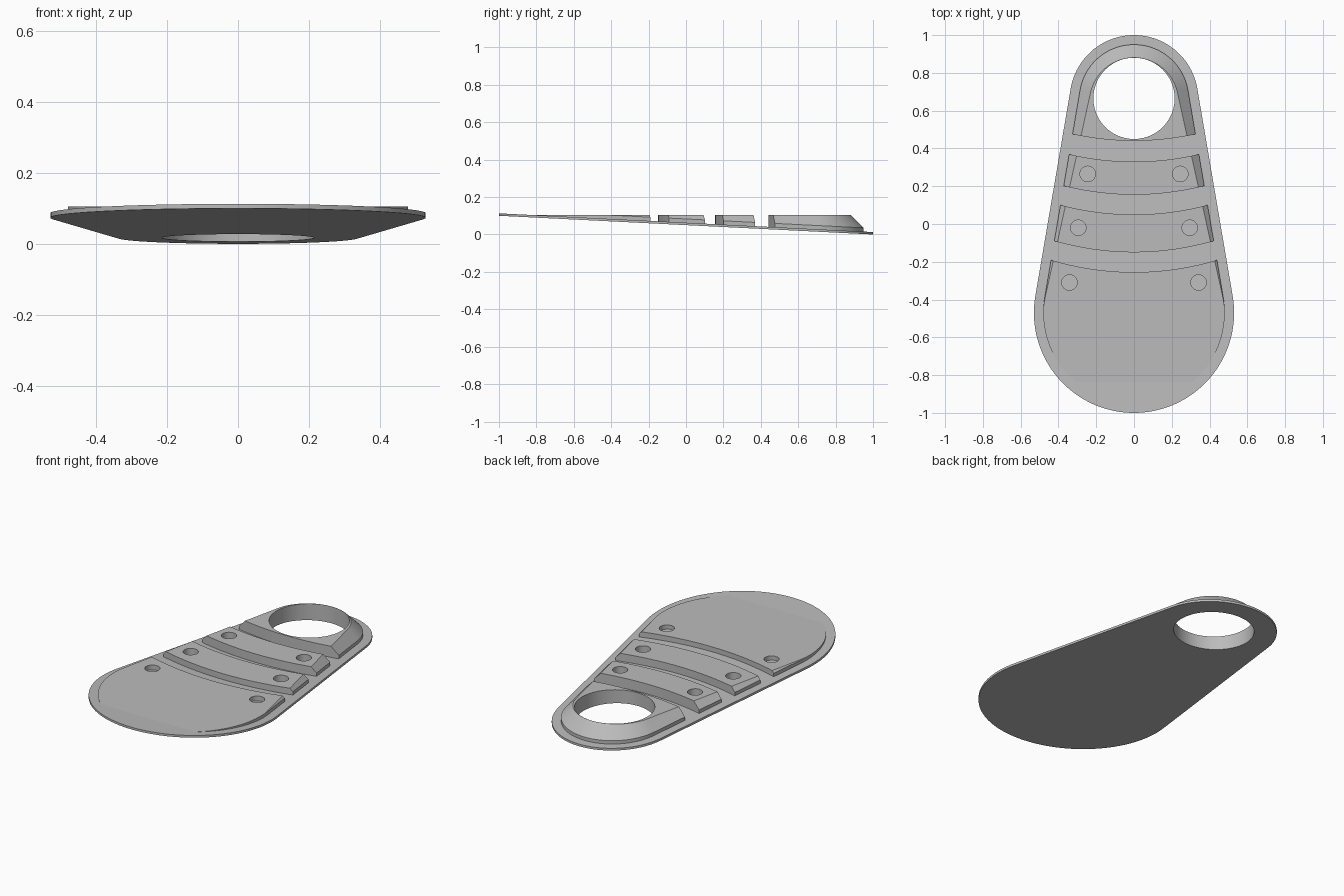
import bpy, bmesh, math

cube = bpy.data.objects.get("Cube")
if cube:
    bpy.data.objects.remove(cube, do_unlink=True)

THICK, STEP, PAD_TOP = 0.013, 0.02, 0.105
BIG = (-0.47, 0.53)      # centre y and radius of the wide end
SMALL = (0.66, 0.34)     # centre y and radius of the narrow end
RIM = 0.05               # bare border around the pads

grey = bpy.data.materials.new("grey")
grey.use_nodes = True
GREY = (0.5, 0.5, 0.5, 1)
grey.diffuse_color = GREY
grey.node_tree.nodes["Principled BSDF"].inputs["Base Color"].default_value = GREY


def under(y):
    """Height of the sloping underside."""
    return 0.05 * (1 - y)


def loft(name, rings):
    """Closed solid through rings of equal point count."""
    bm = bmesh.new()
    loops = [[bm.verts.new(p) for p in ring] for ring in rings]
    for a, b in zip(loops, loops[1:]):
        for i in range(len(a)):
            j = (i + 1) % len(a)
            bm.faces.new((a[i], a[j], b[j], b[i]))
    bm.faces.new(loops[0][::-1])
    bm.faces.new(loops[-1])
    bmesh.ops.remove_doubles(bm, verts=bm.verts, dist=0.0002)
    bmesh.ops.recalc_face_normals(bm, faces=bm.faces)
    mesh = bpy.data.meshes.new(name)
    bm.to_mesh(mesh)
    bm.free()
    obj = bpy.data.objects.new(name, mesh)
    bpy.context.collection.objects.link(obj)
    return obj


def prism(name, points):
    obj = loft(name, [[(x, y, z) for x, y in points] for z in (-0.2, 0.4)])
    obj.hide_render = True
    return obj


def disc(x, y, r, n):
    return prism("cutter", [(x + r * math.cos(2 * math.pi * i / n),
                             y + r * math.sin(2 * math.pi * i / n)) for i in range(n)])


def arc(y, n=32):
    """Shallow curve across the width, dipping to y in the middle."""
    xs = [-0.7 + 1.4 * i / n for i in range(n + 1)]
    return [(x, y + x * x / 3) for x in xs]


def carve(obj, cutter, operation):
    """Bake a boolean into the mesh and drop the cutter."""
    mod = obj.modifiers.new("carve", "BOOLEAN")
    mod.operation, mod.solver, mod.object = operation, "EXACT", cutter
    graph = bpy.context.evaluated_depsgraph_get()
    mesh = bpy.data.meshes.new_from_object(obj.evaluated_get(graph))
    obj.modifiers.clear()
    obj.data = mesh
    bpy.data.objects.remove(cutter, do_unlink=True)


def finish(obj):
    obj.data.materials.clear()
    obj.data.materials.append(grey)
    bpy.ops.object.select_all(action="DESELECT")
    obj.select_set(True)
    bpy.context.view_layer.objects.active = obj
    bpy.ops.object.shade_smooth_by_angle(angle=math.radians(25))


# Outline of two circles joined by tangents, as (centre y, radius, normal)
tilt = math.asin((BIG[1] - SMALL[1]) / (SMALL[0] - BIG[0]))
outline = []
for (cy, r), start, end in ((SMALL, tilt, math.pi - tilt),
                            (BIG, math.pi - tilt, 2 * math.pi + tilt)):
    for i in range(65):
        t = start + (end - start) * i / 64
        outline.append((cy, r, math.cos(t), math.sin(t)))


def ring(inset, height):
    points = []
    for cy, r, nx, ny in outline:
        y = cy + (r - RIM) * ny if inset else cy + r * ny
        d = inset(y) if inset else 0
        points.append(((r - d) * nx, cy + (r - d) * ny, height(y)))
    return points


# Sloping base plate with the round opening
plate = loft("base_plate", [ring(None, under), ring(None, lambda y: under(y) + THICK)])
carve(plate, disc(0, 0.665, 0.215, 96), "DIFFERENCE")
finish(plate)


def shoulder(y):
    return min(under(y) + THICK + STEP, PAD_TOP)


def pad_body(name):
    """Level-topped block with an upright edge and a 45 degree bevel."""
    return loft(name, [
        ring(lambda y: RIM, lambda y: under(y) + THICK - 0.008),
        ring(lambda y: RIM, shoulder),
        ring(lambda y: RIM + PAD_TOP - shoulder(y), lambda y: PAD_TOP)])


# Raised pads: front and back limits, then the screw recess position
pads = (("collar_pad", 0.44, 1.3, None),
        ("upper_pad", 0.155, 0.33, (0.245, 0.265)),
        ("middle_pad", -0.15, 0.05, (0.295, -0.02)),
        ("front_pad", -1.5, -0.255, (0.342, -0.31)))
for name, front, back, recess in pads:
    pad = pad_body(name)
    carve(pad, prism("band", arc(front) + arc(back)[::-1]), "INTERSECT")
    if recess:
        for side in (-1, 1):
            carve(pad, disc(side * recess[0], recess[1], 0.041, 40), "DIFFERENCE")
    else:
        carve(pad, disc(0, 0.665, 0.215, 96), "DIFFERENCE")
    finish(pad)
